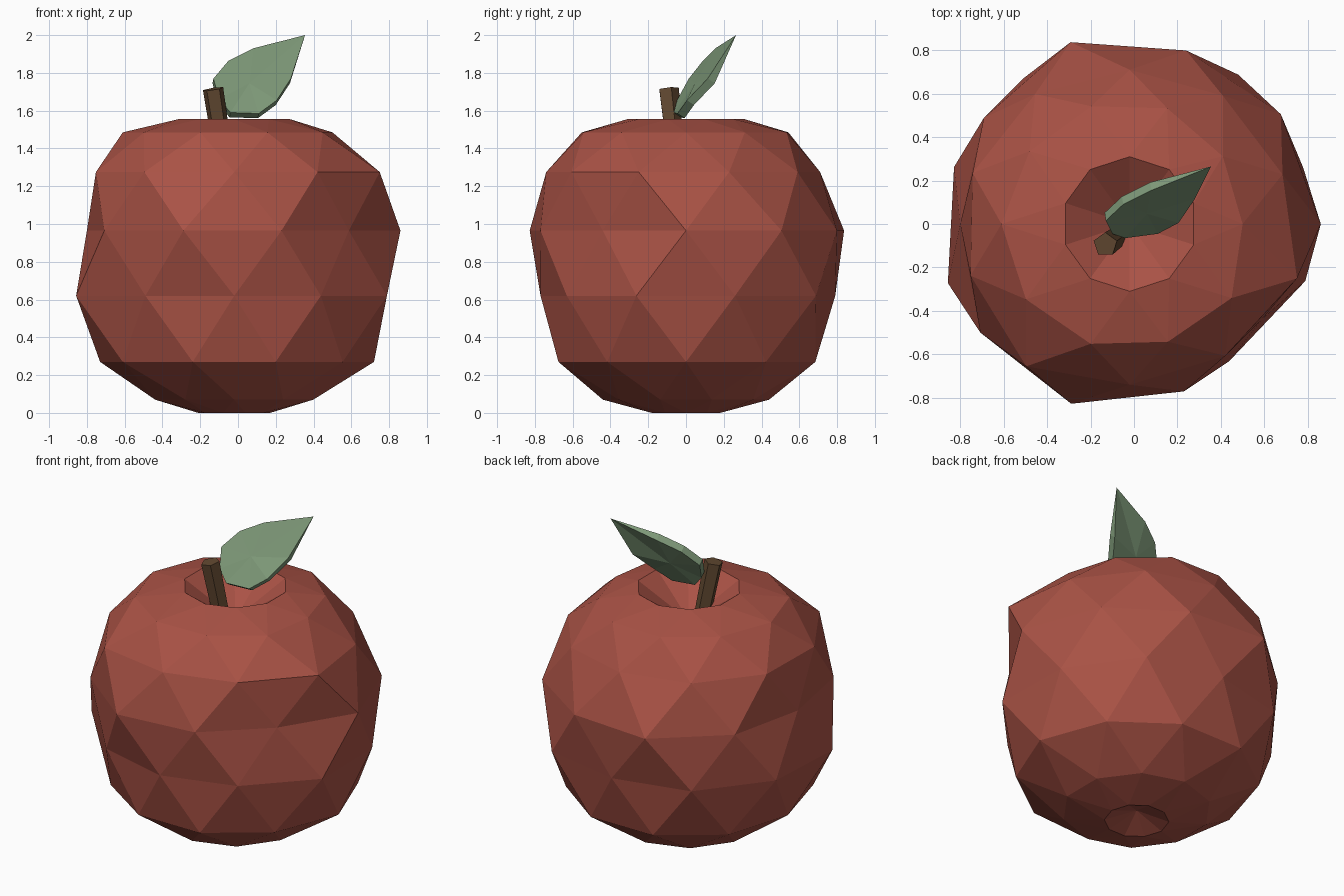
import bpy, bmesh
from math import cos, sin, radians
from mathutils import Vector

if "Cube" in bpy.data.objects:
    bpy.data.objects.remove(bpy.data.objects["Cube"])


def make_object(name, bm, color):
    bmesh.ops.recalc_face_normals(bm, faces=bm.faces[:])
    me = bpy.data.meshes.new(name)
    bm.to_mesh(me)
    bm.free()
    mat = bpy.data.materials.new(name + "_color")
    mat.diffuse_color = (*color, 1)
    mat.use_nodes = True
    mat.node_tree.nodes["Principled BSDF"].inputs["Base Color"].default_value = mat.diffuse_color
    me.materials.append(mat)
    ob = bpy.data.objects.new(name, me)
    bpy.context.collection.objects.link(ob)
    return ob


# Apple body: staggered ten-sided rings, triangulated, uneven radii
N, CX = 10, -0.02
rings = [  # z, half-step offset, radii
    (0.00, 0, [0.19] * N),
    (0.07, 1, [0.44] * N),
    (0.27, 0, [0.74, 0.72, 0.72, 0.72, 0.72, 0.71, 0.73, 0.71, 0.71, 0.71]),
    (0.62, 1, [0.84, 0.85, 0.79, 0.83, 0.85, 0.88, 0.80, 0.77, 0.78, 0.85]),
    (0.965, 0, [0.88, 0.86, 0.84, 0.88, 0.83, 0.78, 0.85, 0.87, 0.81, 0.75]),
    (1.275, 1, [0.74, 0.73, 0.71, 0.74, 0.76, 0.77, 0.81, 0.74, 0.75, 0.81]),
    (1.485, 0, [0.52, 0.53, 0.56, 0.57, 0.57, 0.59, 0.59, 0.58, 0.57, 0.58]),
    (1.555, 1, [0.31] * N),
]
bm = bmesh.new()
loops = []
for z, odd, radii in rings:
    loop = []
    for k, r in enumerate(radii):
        a = radians(36 * k + 18 * odd)
        loop.append(bm.verts.new((CX + r * cos(a), r * sin(a), z)))
    loops.append(loop)
for (_, odd, _), lo, hi in zip(rings, loops, loops[1:]):
    for k in range(N):
        j = (k + 1) % N
        if odd:
            bm.faces.new((lo[k], hi[j], hi[k]))
            bm.faces.new((lo[k], lo[j], hi[j]))
        else:
            bm.faces.new((lo[k], lo[j], hi[k]))
            bm.faces.new((lo[j], hi[j], hi[k]))
# Dimples at both ends
for loop, z in ((loops[0], 0.07), (loops[-1], 1.34)):
    tip = bm.verts.new((CX, 0, z))
    for k in range(N):
        bm.faces.new((loop[k], loop[(k + 1) % N], tip))
make_object("apple_body", bm, (0.40, 0.085, 0.06))

# Stem: leaning five-sided prism
bm = bmesh.new()
base, top = Vector((-0.07, -0.05, 1.31)), Vector((-0.132, -0.095, 1.715))
quat = (top - base).to_track_quat('Z', 'Y')
ends = []
for c, r in ((base, 0.05), (top, 0.057)):
    ends.append([bm.verts.new(c + quat @ Vector((r * cos(radians(72 * k)), r * sin(radians(72 * k)), 0)))
                 for k in range(5)])
    bm.faces.new(ends[-1])
for k in range(5):
    j = (k + 1) % 5
    bm.faces.new((ends[0][k], ends[0][j], ends[1][j], ends[1][k]))
make_object("stem", bm, (0.12, 0.065, 0.03))

# Leaf: thick pointed blade, front and back meeting at the tip
outline = [(-0.10, -0.045, 1.66), (-0.13, 0.015, 1.77), (-0.05, 0.09, 1.865),
           (0.08, 0.155, 1.93), (0.355, 0.265, 2.0), (0.28, 0.115, 1.77),
           (0.205, 0.005, 1.655), (0.11, -0.045, 1.585), (-0.04, -0.065, 1.59)]
back = Vector((-0.005, 0.037, -0.025))
TIP = 4
bm = bmesh.new()
front = [bm.verts.new(p) for p in outline]
rear = [v if k == TIP else bm.verts.new(v.co + back) for k, v in enumerate(front)]
mid_point = Vector((0.06, 0.047, 1.745))
for loop, p in ((front, mid_point), (rear, mid_point + back)):
    mid = bm.verts.new(p)
    for k in range(len(loop)):
        bm.faces.new((loop[k], loop[(k + 1) % len(loop)], mid))
for k in range(len(front)):
    j = (k + 1) % len(front)
    quad = [front[k], front[j], rear[j], rear[k]]
    bm.faces.new(list(dict.fromkeys(quad)))
make_object("leaf", bm, (0.21, 0.32, 0.19))
